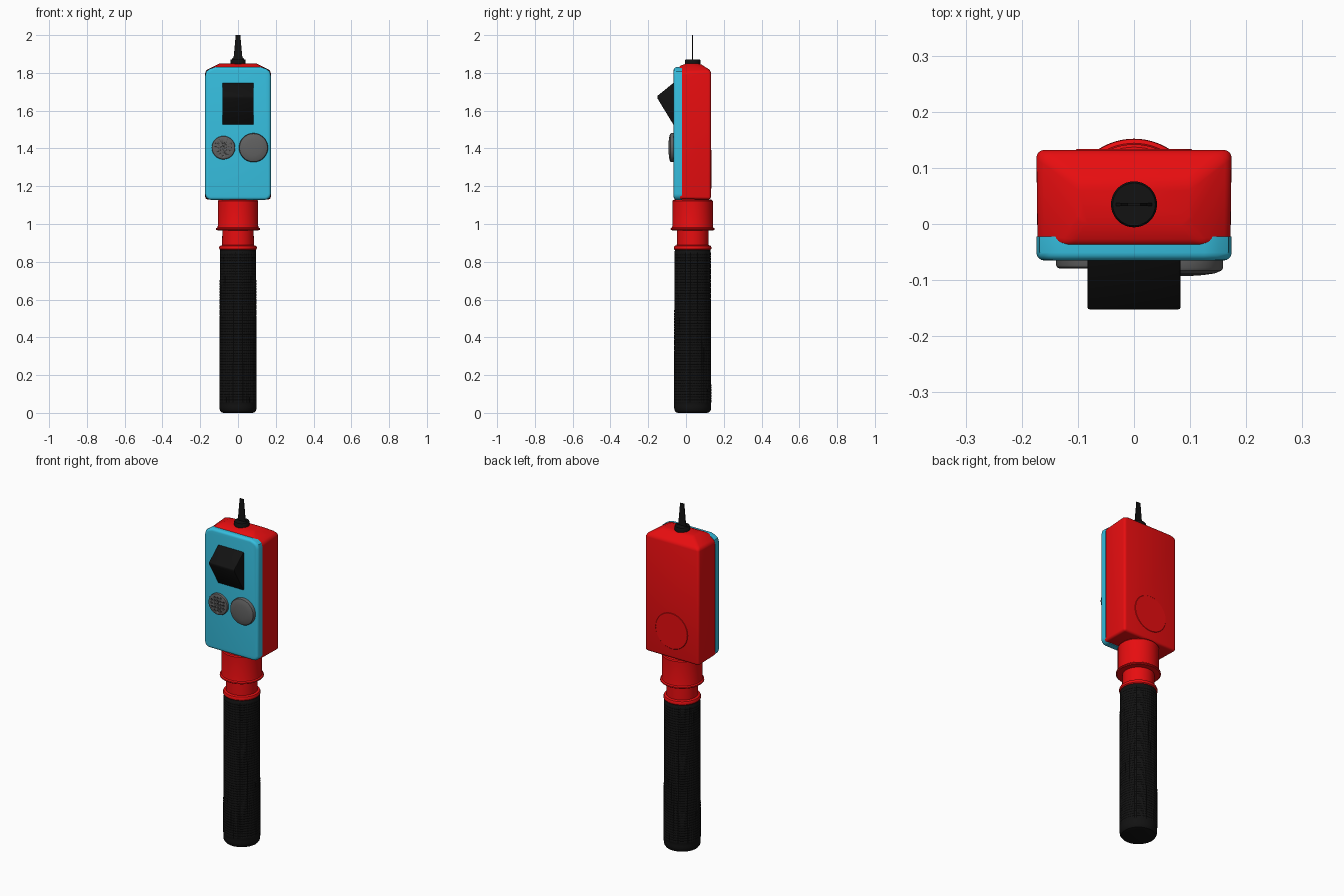
import bpy, bmesh, math
from mathutils import Matrix, Vector

if "Cube" in bpy.data.objects:
    bpy.data.objects.remove(bpy.data.objects["Cube"])

AXIS_Y = 0.035  # depth of the handle axis


def material(name, rgb):
    m = bpy.data.materials.new(name)
    m.diffuse_color = (*rgb, 1)
    m.use_nodes = True
    m.node_tree.nodes["Principled BSDF"].inputs["Base Color"].default_value = m.diffuse_color
    return m


RED = material("red", (0.8, 0.004, 0.005))
BLUE = material("blue", (0.037, 0.52, 0.74))
BLACK = material("black", (0.006, 0.006, 0.006))
GREY = material("dark_grey", (0.12, 0.12, 0.12))


def finish(name, bm, mat, bevel=0.0, segments=4, angle=35):
    bmesh.ops.recalc_face_normals(bm, faces=bm.faces[:])
    me = bpy.data.meshes.new(name)
    bm.to_mesh(me)
    bm.free()
    ob = bpy.data.objects.new(name, me)
    bpy.context.collection.objects.link(ob)
    me.materials.append(mat)
    bpy.ops.object.select_all(action='DESELECT')
    ob.select_set(True)
    bpy.context.view_layer.objects.active = ob
    if bevel:
        b = ob.modifiers.new("bevel", 'BEVEL')
        b.width, b.segments = bevel, segments
        b.limit_method, b.angle_limit = 'ANGLE', math.radians(30)
        bpy.ops.object.modifier_apply(modifier="bevel")
    bpy.ops.object.shade_smooth_by_angle(angle=math.radians(angle))
    return ob


def lathe_mesh(profile, steps=48, loc=(0, AXIS_Y, 0), tilt=0):
    """Revolve (radius, height) points around z, then tilt about x and move."""
    bm = bmesh.new()
    vs = [bm.verts.new((r, 0, z)) for r, z in profile]
    es = [bm.edges.new(p) for p in zip(vs, vs[1:])]
    bmesh.ops.spin(bm, geom=vs + es, cent=(0, 0, 0), axis=(0, 0, 1),
                   angle=math.tau, steps=steps)
    bmesh.ops.remove_doubles(bm, verts=bm.verts[:], dist=1e-5)
    bm.transform(Matrix.Translation(loc) @ Matrix.Rotation(math.radians(tilt), 4, 'X'))
    return bm


def prism(points, depth):
    """Extrude a closed loop of 3D points along a vector."""
    bm = bmesh.new()
    f = bm.faces.new([bm.verts.new(p) for p in points])
    ex = bmesh.ops.extrude_face_region(bm, geom=[f], use_keep_orig=True)
    bmesh.ops.translate(bm, vec=depth,
                        verts=[g for g in ex['geom'] if isinstance(g, bmesh.types.BMVert)])
    return bm


# Grip with a fine knurled texture
rows = 56
grip = [(0, 0), (0.078, 0), (0.089, 0.004), (0.096, 0.014), (0.098, 0.03)]
grip += [(0.098 - 0.003 * i / rows, 0.04 + 0.81 * i / rows) for i in range(rows + 1)]
grip += [(0.094, 0.868), (0, 0.868)]
bm = lathe_mesh(grip)
pads = [f for f in bm.faces if 0.05 < f.calc_center_median().z < 0.845]
bmesh.ops.recalc_face_normals(bm, faces=bm.faces[:])
bmesh.ops.inset_individual(bm, faces=pads, thickness=0.0025, depth=0.0012)
finish("grip", bm, BLACK)

# Collar joining the grip and the housing
collar = [(0, 0.862), (0.094, 0.862), (0.099, 0.867), (0.1, 0.876), (0.096, 0.884),
          (0.084, 0.888), (0.083, 0.966), (0.112, 0.967), (0.117, 0.971),
          (0.116, 0.977), (0.109, 0.982), (0.107, 0.99), (0.107, 1.122),
          (0.102, 1.128), (0, 1.14)]
finish("collar", lathe_mesh(collar, 64), RED)

# Rear housing: box with a sloped roof
pts = [(s * x, y, z) for s in (-1, 1) for x, y, z in (
    (0.172, -0.038, 1.132), (0.174, 0.132, 1.13), (0.172, -0.038, 1.80),
    (0.174, 0.132, 1.812), (0.125, -0.04, 1.834), (0.098, 0.0, 1.849), (0.098, 0.075, 1.849))]
bm = bmesh.new()
hull = [bm.verts.new(p) for p in pts]
bmesh.ops.convex_hull(bm, input=hull)
bmesh.ops.dissolve_limit(bm, angle_limit=math.radians(2), verts=bm.verts[:], edges=bm.edges[:])
finish("rear_housing", bm, RED, 0.014)

# Front cover with rounded lower corners and clipped upper corners
half = [(0.125, 1.83), (0.150, 1.821), (0.168, 1.808), (0.174, 1.785)]
half += [(0.142 + 0.032 * math.cos(a), 1.160 - 0.032 * math.sin(a))
         for a in [math.radians(18 * i) for i in range(6)]]
outline = half + [(-x, z) for x, z in reversed(half)]
bm = prism([(x, -0.022, z) for x, z in outline], Vector((0, -0.043, 0)))
rim = [e for e in bm.edges if all(v.co.y < -0.06 for v in e.verts)]
bmesh.ops.recalc_face_normals(bm, faces=bm.faces[:])
bmesh.ops.bevel(bm, geom=rim, offset=0.014, segments=4, profile=0.5, affect='EDGES')
finish("front_cover", bm, BLUE)

# Tilted display wedge
wedge = [(-0.05, 1.755), (-0.066, 1.747), (-0.153, 1.677), (-0.150, 1.663),
         (-0.066, 1.525), (-0.05, 1.525)]
finish("display_wedge", prism([(-0.083, y, z) for y, z in wedge], Vector((0.166, 0, 0))),
       BLACK, 0.004, 2)

# Domed push button
finish("push_button", lathe_mesh(
    [(0.077, 0), (0.077, 0.018), (0.074, 0.023), (0.062, 0.028), (0.042, 0.031),
     (0.02, 0.0325), (0, 0.033)], 48, (0.082, -0.06, 1.404), 90), GREY)

# Speaker disc with a grid of holes
speaker = finish("speaker", lathe_mesh(
    [(0, -0.01), (0.062, -0.01), (0.062, 0.013), (0.060, 0.017), (0.056, 0.019), (0, 0.019)],
    48, (-0.077, -0.06, 1.404), 90), GREY)
bm = bmesh.new()
for i in range(-2, 3):
    for j in range(-2, 3):
        if abs(i) + abs(j) < 4:
            at = Matrix.Translation((-0.077 + 0.019 * i, -0.08, 1.404 + 0.019 * j))
            bmesh.ops.create_cone(bm, cap_ends=True, segments=10, radius1=0.005, radius2=0.005,
                                  depth=0.016, matrix=at @ Matrix.Rotation(math.pi / 2, 4, 'X'))
cutter = finish("hole_cutter", bm, GREY)
cutter.hide_render = True
cut = speaker.modifiers.new("holes", 'BOOLEAN')
cut.operation, cut.object, cut.solver = 'DIFFERENCE', cutter, 'EXACT'
bpy.context.view_layer.objects.active = speaker
bpy.ops.object.modifier_apply(modifier="holes")
bpy.data.objects.remove(cutter)

# Round hatch on the back, almost flush
finish("back_hatch", lathe_mesh(
    [(0.104, 0), (0.104, 0.003), (0.102, 0.005), (0, 0.005)], 64, (0, 0.129, 1.29), -90), RED)

# Cable socket and flat tapering cable stub
finish("cable_socket", lathe_mesh(
    [(0, 1.84), (0.041, 1.84), (0.041, 1.866), (0.038, 1.871), (0, 1.871)], 40), BLACK)
stub = [(0.034, 1.865), (0.031, 1.875), (0.023, 1.884), (0.012, 2.0)]
loop = stub + [(-x, z) for x, z in reversed(stub)]
finish("cable_stub", prism([(x, AXIS_Y - 0.0025, z) for x, z in loop], Vector((0, 0.005, 0))), BLACK)
